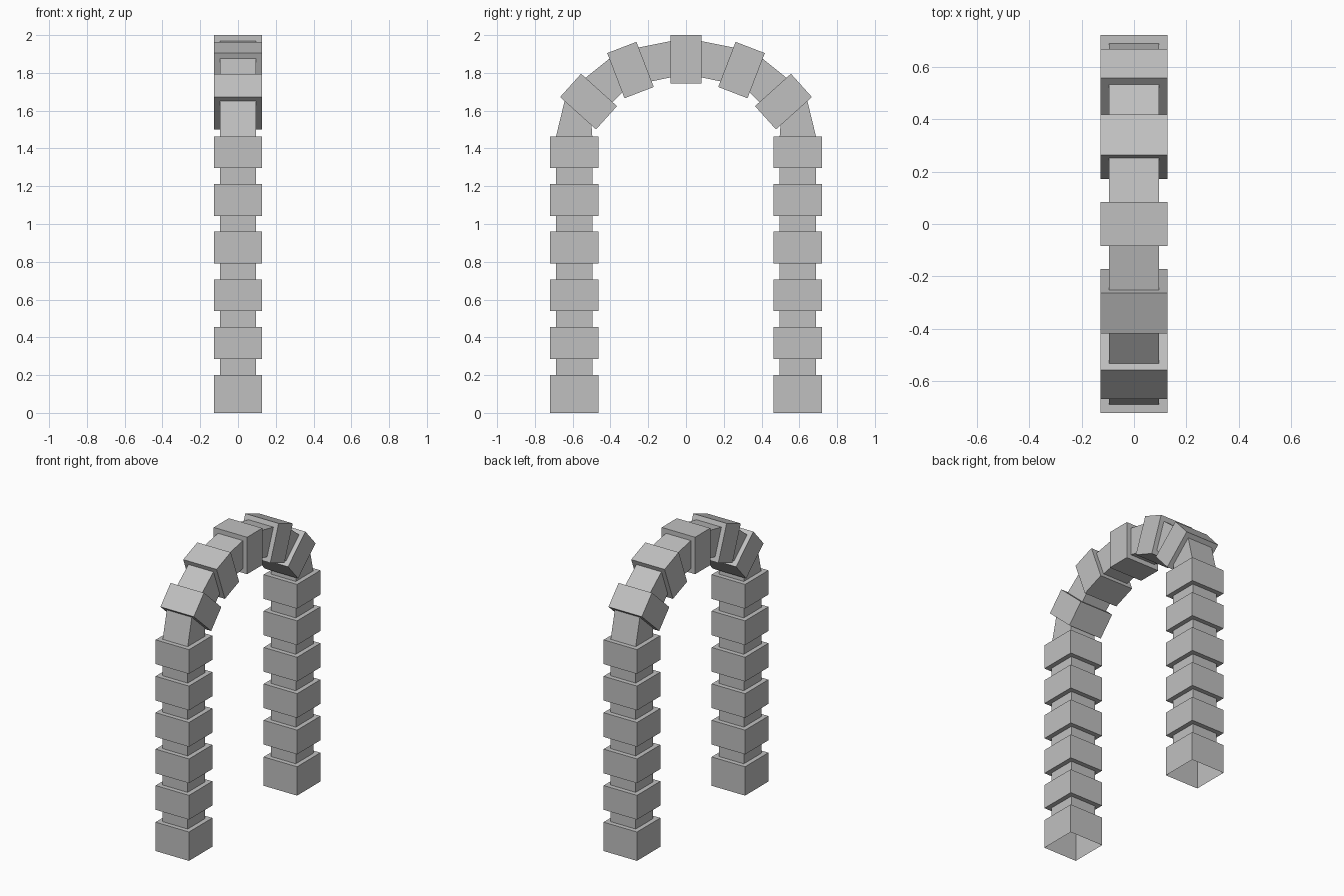
import bpy
import bmesh
from math import radians, sin, cos
from mathutils import Vector

if "Cube" in bpy.data.objects:
    bpy.data.objects.remove(bpy.data.objects["Cube"])

WIDE, NECK = 0.128, 0.096   # half widths of the blocks and of the necks between
LEG_Y = 0.592

# Single grey stone
stone = bpy.data.materials.new("grey_stone")
stone.use_nodes = True
grey = (0.53, 0.53, 0.53, 1)
stone.diffuse_color = grey
stone.node_tree.nodes["Principled BSDF"].inputs["Base Color"].default_value = grey

# Blocks as (y, z, tilt in degrees, half length): front leg, then the front of the curve
leg = [(-LEG_Y, 0.1, 90, 0.1)]
leg += [(-LEG_Y, 0.37 + 0.2525 * i, 90, 0.084) for i in range(5)]
half = leg + [(-0.516, 1.648, 48, 0.083), (-0.294, 1.815, 21, 0.083)]
keystone = [(0, 1.872, 0, 0.083)]
blocks = half + keystone + [(-y, z, -a, h) for y, z, a, h in reversed(half)]

bm = bmesh.new()


def ring(y, z, angle, offset, width):
    """Square ring across the arch, shifted along its path."""
    a = radians(angle)
    along = Vector((0, cos(a), sin(a)))
    out = Vector((0, -sin(a), cos(a)))
    side = Vector((1, 0, 0))
    centre = Vector((0, y, z)) + along * offset
    return [bm.verts.new(centre + width * (side * i + out * j))
            for i, j in ((-1, -1), (1, -1), (1, 1), (-1, 1))]


# Each block steps out from its neck and back in; the feet stay open
rings = []
for y, z, angle, h in blocks:
    for offset, width in ((-h, NECK), (-h, WIDE), (h, WIDE), (h, NECK)):
        rings.append(ring(y, z, angle, offset, width))
for foot in (rings.pop(0), rings.pop()):
    bmesh.ops.delete(bm, geom=foot, context='VERTS')

# Skin the rings into one continuous shell
for r0, r1 in zip(rings, rings[1:]):
    for i in range(4):
        j = (i + 1) % 4
        bm.faces.new((r0[i], r0[j], r1[j], r1[i]))
bmesh.ops.recalc_face_normals(bm, faces=bm.faces)

mesh = bpy.data.meshes.new("block_arch")
bm.to_mesh(mesh)
bm.free()
mesh.materials.append(stone)
arch = bpy.data.objects.new("block_arch", mesh)
bpy.context.collection.objects.link(arch)
